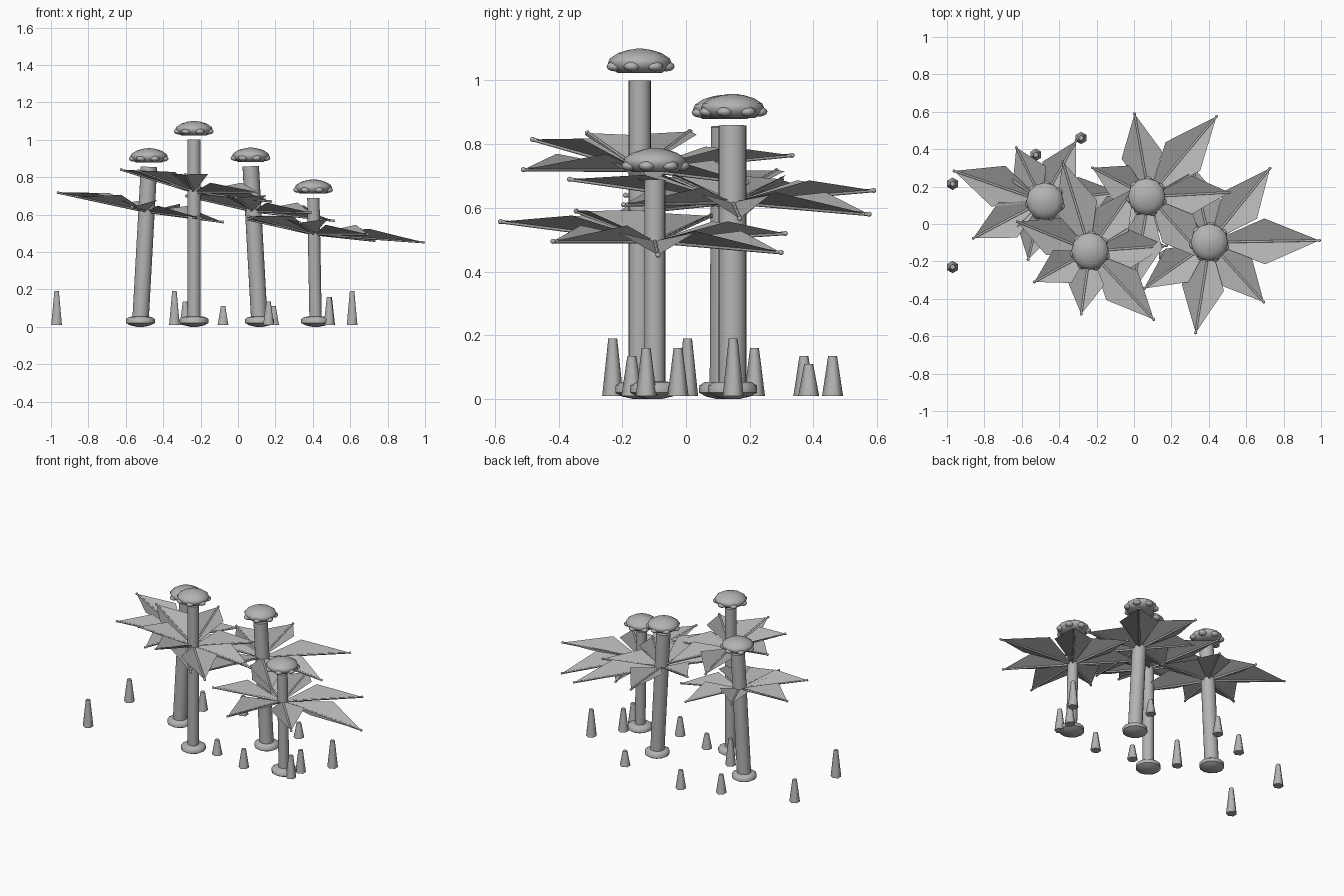
import bpy, bmesh, math
from mathutils import Vector

cube = bpy.data.objects.get("Cube")
if cube:
    bpy.data.objects.remove(cube, do_unlink=True)

TONE = (0.45, 0.45, 0.45, 1)
grey = bpy.data.materials.new("plain_grey")
grey.use_nodes = True
grey.diffuse_color = TONE
grey.node_tree.nodes["Principled BSDF"].inputs["Base Color"].default_value = TONE


def finish(name, bm, smooth=None):
    mesh = bpy.data.meshes.new(name)
    bm.to_mesh(mesh)
    bm.free()
    mesh.materials.append(grey)
    ob = bpy.data.objects.new(name, mesh)
    bpy.context.collection.objects.link(ob)
    if smooth:
        bpy.ops.object.select_all(action='DESELECT')
        bpy.context.view_layer.objects.active = ob
        ob.select_set(True)
        bpy.ops.object.shade_smooth_by_angle(angle=math.radians(smooth))
    return ob


def rod(bm, start, end, r1, r2, sides):
    # Closed cylinder or cone between two points
    axis = end - start
    made = bmesh.ops.create_cone(bm, cap_ends=True, segments=sides, radius1=r1,
                                 radius2=r2, depth=axis.length)["verts"]
    turn = axis.to_track_quat('Z', 'Y').to_matrix()
    for v in made:
        v.co = turn @ v.co + (start + end) / 2


def ball(bm, centre, radius, flatten=1):
    made = bmesh.ops.create_uvsphere(bm, u_segments=10, v_segments=6, radius=radius)["verts"]
    for v in made:
        v.co.z *= flatten
        v.co += centre


def lathe(bm, centre, profile, sides):
    # Surface of revolution around a vertical axis, closed by end faces
    rings = []
    for r, z in profile:
        rings.append([bm.verts.new(centre + Vector((r * math.cos(a), r * math.sin(a), z)))
                      for a in (math.tau * i / sides for i in range(sides))])
    for low, high in zip(rings, rings[1:]):
        for i in range(sides):
            j = (i + 1) % sides
            bm.faces.new((low[i], low[j], high[j], high[i]))
    bm.faces.new(rings[0][::-1])
    bm.faces.new(rings[-1])


FOOT = [(0.02, 0), (0.055, 0.008), (0.077, 0.02), (0.077, 0.042), (0.06, 0.053), (0.02, 0.056)]
CAP = [(0.07, 0), (0.088, 0.012), (0.1, 0.03), (0.094, 0.045), (0.068, 0.062),
       (0.035, 0.072), (0.008, 0.076)]


def fronds(name, crown, tips):
    # Folded leaf blades, each with a straight rib below
    blades, ribs = bmesh.new(), bmesh.new()
    for angle, length, height in tips:
        a = math.radians(angle)
        out = Vector((math.cos(a), math.sin(a), 0))
        side = Vector((-out.y, out.x, 0))
        tip = Vector((crown.x, crown.y, height)) + out * length
        rod(ribs, crown, tip, 0.007, 0.006, 8)
        ball(ribs, tip, 0.008)
        middle = crown.lerp(tip, 0.5) + Vector((0, 0, 0.05))
        half = 0.07 + 0.09 * length
        inner, outer = blades.verts.new(crown), blades.verts.new(tip)
        left = blades.verts.new(middle + side * half)
        right = blades.verts.new(middle - side * half)
        blades.faces.new((inner, outer, left))
        blades.faces.new((inner, right, outer))
    finish(name + "_leaves", blades)
    finish(name + "_leaf_ribs", ribs, 60)


def palm(name, base, top, radius, height, tips):
    foot, head = Vector((*base, 0)), Vector((*top, height))
    bm = bmesh.new()
    rod(bm, foot + Vector((0, 0, 0.02)), head, radius, radius, 20)
    finish(name + "_trunk", bm, 40)
    bm = bmesh.new()
    lathe(bm, foot, FOOT, 12)
    finish(name + "_foot", bm, 60)
    # Floating cap with a ring of small bumps
    cap = head + Vector((0, 0, 0.024))
    bm = bmesh.new()
    lathe(bm, cap, CAP, 12)
    finish(name + "_cap", bm, 60)
    bm = bmesh.new()
    for i in range(7):
        a = math.tau * i / 7 - 0.3
        ball(bm, cap + Vector((0.084 * math.cos(a), 0.084 * math.sin(a), 0.02)), 0.026, 0.6)
    finish(name + "_cap_bumps", bm, 60)
    fronds(name, foot.lerp(head, 0.72), tips)


# Each leaf: direction in degrees, reach, tip height
palm("tall_palm", (-0.235, -0.145), (-0.235, -0.145), 0.035, 1.0,
     [(4, .41, .67), (55, .41, .68), (107, .5, .765), (158, .42, .84),
      (209, .34, .835), (262, .34, .815), (313, .5, .72)])
palm("left_palm", (-0.522, 0.118), (-0.476, 0.122), 0.044, 0.855,
     [(7, .41, .56), (61, .37, .6), (116, .32, .655), (161, .5, .717),
      (208, .42, .695), (256, .32, .64), (310, .45, .58)])
palm("back_palm", (0.115, 0.146), (0.068, 0.146), 0.044, 0.858,
     [(3, .43, .567), (50, .56, .58), (100, .45, .655), (153, .34, .69),
      (207, .4, .7), (260, .52, .69), (312, .46, .61)])
palm("right_palm", (0.415, -0.098), (0.403, -0.098), 0.033, 0.688,
     [(1, .585, .452), (51, .51, .46), (103, .42, .52), (154, .4, .575),
      (215, .43, .59), (261, .49, .557), (312, .43, .495)])

# Small six-sided ground spikes: x, y, height
spikes = [(-.97, -.23, .19), (-.97, .215, .16), (-.525, .37, .135), (-.283, .46, .135),
          (-.34, .005, .19), (-.08, -.11, .11), (.163, -.17, .135), (.19, .385, .11),
          (.487, -.125, .16), (.49, -.025, .16), (.61, .148, .19)]
for n, (x, y, h) in enumerate(spikes):
    bm = bmesh.new()
    rod(bm, Vector((x, y, 0.01)), Vector((x, y, h)), 0.033, 0.014, 6)
    finish(f"ground_spike_{n + 1}", bm, 70)
